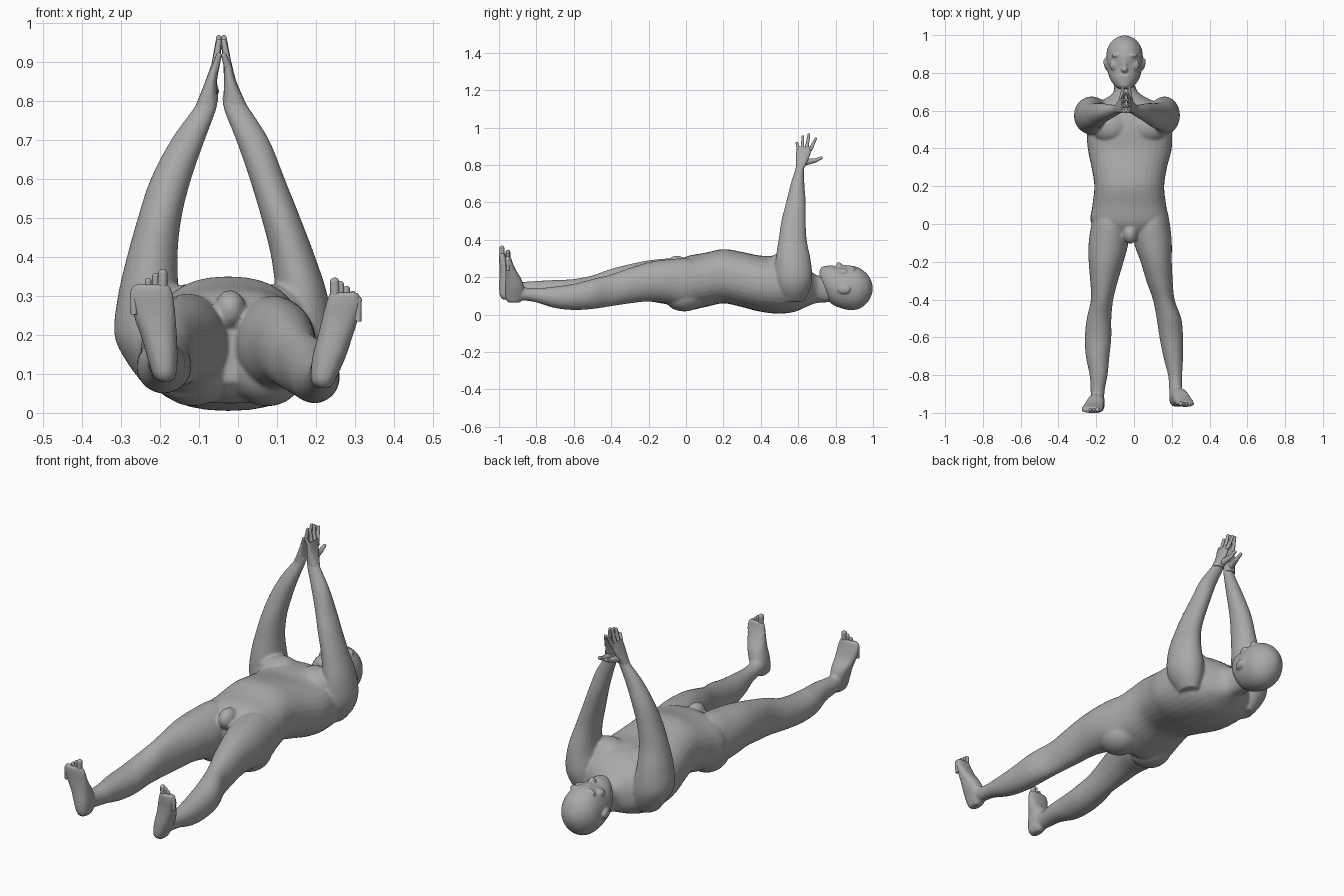
import bpy, bmesh, math
from mathutils import Vector, Matrix

skin = bpy.data.materials.new("grey_skin")
skin.diffuse_color = (0.4, 0.4, 0.4, 1)


def spline(rows, steps=5):
    """Catmull-Rom interpolation of section rows."""
    out = []
    for i in range(len(rows) - 1):
        a, b, c, d = (rows[min(max(i + k, 0), len(rows) - 1)] for k in (-1, 0, 1, 2))
        for s in range(steps):
            t = s / steps
            out.append([0.5 * (2 * q + (r - p) * t + (2 * p - 5 * q + 4 * r - w) * t * t
                               + (3 * q - p - 3 * r + w) * t ** 3)
                        for p, q, r, w in zip(a, b, c, d)])
    return out + [list(rows[-1])]


def loft(bm, axis, rows, power=2.0, sides=32):
    """Rows: position along axis, x min, x max, then min, max of the other axis."""
    rings = []
    for t, x0, x1, v0, v1 in spline(rows):
        ring = []
        for k in range(sides):
            a = 2 * math.pi * k / sides
            c, s = math.cos(a), math.sin(a)
            x = (x0 + x1) / 2 + (x1 - x0) / 2 * math.copysign(abs(c) ** (2 / power), c)
            v = (v0 + v1) / 2 + (v1 - v0) / 2 * math.copysign(abs(s) ** (2 / power), s)
            ring.append(bm.verts.new((x, t, v) if axis == "Y" else (x, v, t)))
        rings.append(ring)
    faces = [bm.faces.new(rings[0]), bm.faces.new(rings[-1][::-1])]
    for r, q in zip(rings, rings[1:]):
        for k in range(sides):
            n = (k + 1) % sides
            faces.append(bm.faces.new((r[k], q[k], q[n], r[n])))
    bmesh.ops.recalc_face_normals(bm, faces=faces)


def ball(bm, centre, size, rot=0.0):
    m = Matrix.Translation(centre) @ Matrix.Rotation(rot, 4, "Z") @ Matrix.Diagonal((*size, 1))
    bmesh.ops.create_uvsphere(bm, u_segments=24, v_segments=16, radius=1, matrix=m)


def digit(bm, p, q, r0, r1):
    """Tapered finger or toe with a round tip."""
    p, q = Vector(p), Vector(q)
    d = q - p
    m = Matrix.Translation((p + q) / 2) @ d.to_track_quat("Z", "Y").to_matrix().to_4x4()
    bmesh.ops.create_cone(bm, cap_ends=True, segments=12, radius1=r0, radius2=r1,
                          depth=d.length, matrix=m)
    ball(bm, q, (r1, r1, r1))


def finish(name, bm, voxel=None, smooth=0):
    me = bpy.data.meshes.new(name)
    bm.to_mesh(me)
    bm.free()
    me.materials.append(skin)
    ob = bpy.data.objects.new(name, me)
    bpy.context.collection.objects.link(ob)
    bpy.context.view_layer.objects.active = ob
    ob.select_set(True)
    bpy.ops.object.shade_smooth_by_angle(angle=math.radians(50))
    ob.select_set(False)
    if voxel:
        rm = ob.modifiers.new("fuse", "REMESH")
        rm.mode, rm.voxel_size, rm.use_smooth_shade = "VOXEL", voxel, True
        sm = ob.modifiers.new("soften", "SMOOTH")
        sm.factor, sm.iterations = 0.5, smooth
    return ob


body = bmesh.new()

# torso and neck
loft(body, "Y", [
    (-.07, -.12, .08, .08, .26), (0, -.225, .18, .025, .31), (.1, -.22, .17, .04, .33),
    (.2, -.21, .16, .06, .35), (.3, -.225, .175, .04, .335), (.4, -.245, .2, .015, .315),
    (.5, -.25, .2, .005, .315), (.58, -.24, .18, .015, .30), (.64, -.19, .12, .04, .26),
    (.69, -.115, .03, .06, .215), (.74, -.105, .005, .065, .205), (.82, -.1, 0, .07, .2)], 2.3)

# chest, buttocks and groin
for cx in (-.125, .075):
    ball(body, (cx, .515, .262), (.10, .085, .068))
for cx in (-.115, .075):
    ball(body, (cx, -.01, .105), (.095, .11, .088))
ball(body, (-.02, -.05, .265), (.04, .055, .05))

# legs
loft(body, "Y", [
    (.1, -.2, -.06, .08, .28), (0, -.225, -.03, .05, .305), (-.1, -.24, -.03, .055, .30),
    (-.2, -.24, -.055, .07, .29), (-.3, -.232, -.085, .065, .27), (-.4, -.228, -.11, .06, .245),
    (-.5, -.25, -.12, .055, .21), (-.6, -.26, -.12, .05, .19), (-.7, -.255, -.13, .055, .185),
    (-.8, -.235, -.14, .08, .18), (-.88, -.23, -.155, .09, .175), (-.96, -.225, -.16, .10, .18)])
loft(body, "Y", [
    (.1, .02, .17, .08, .28), (0, -.01, .19, .04, .30), (-.1, 0, .2, .06, .295),
    (-.2, .035, .2, .07, .28), (-.3, .065, .205, .06, .25), (-.4, .1, .215, .045, .215),
    (-.5, .12, .25, .03, .19), (-.6, .135, .26, .025, .165), (-.7, .155, .26, .035, .15),
    (-.8, .18, .255, .065, .14), (-.86, .185, .255, .075, .145), (-.92, .19, .25, .08, .15)])

# feet, heel to ball
loft(body, "Z", [
    (.08, -.205, -.17, -.98, -.92), (.1, -.22, -.158, -.995, -.9), (.15, -.235, -.155, -1, -.895),
    (.2, -.25, -.157, -.998, -.905), (.25, -.268, -.16, -.997, -.94),
    (.3, -.278, -.165, -1, -.96), (.33, -.27, -.175, -1, -.968)], 2.4)
loft(body, "Z", [
    (.065, .2, .24, -.95, -.89), (.085, .187, .25, -.965, -.87), (.14, .19, .275, -.968, -.865),
    (.19, .203, .292, -.966, -.88), (.24, .215, .308, -.965, -.91),
    (.28, .225, .317, -.968, -.928), (.31, .235, .31, -.968, -.936)], 2.4)

# arms
loft(body, "Z", [
    (.07, -.24, -.15, .52, .63), (.13, -.285, -.13, .49, .66), (.2, -.317, -.13, .475, .675),
    (.3, -.308, -.15, .48, .665), (.4, -.285, -.155, .495, .645), (.5, -.257, -.145, .51, .64),
    (.6, -.224, -.12, .535, .64), (.7, -.172, -.085, .56, .633), (.78, -.115, -.055, .585, .632),
    (.82, -.09, -.05, .59, .645)])
loft(body, "Z", [
    (.07, .1, .18, .52, .63), (.13, .08, .225, .49, .66), (.2, .08, .243, .475, .675),
    (.3, .095, .23, .48, .665), (.4, .085, .198, .495, .645), (.5, .06, .16, .51, .64),
    (.6, .03, .12, .535, .64), (.7, -.005, .08, .56, .633), (.78, -.037, .03, .585, .632),
    (.82, -.038, .002, .59, .645)])
finish("body", body, 0.0065, 6)

# head with face
head = bmesh.new()
loft(head, "Y", [
    (.715, -.075, -.025, .17, .24), (.73, -.1, 0, .13, .257), (.77, -.128, .028, .065, .262),
    (.82, -.142, .042, .037, .256), (.88, -.147, .047, .024, .262), (.93, -.14, .04, .033, .248),
    (.97, -.115, .015, .065, .215), (.99, -.085, -.015, .1, .18), (.998, -.06, -.04, .125, .155)])
ball(head, (-.05, .818, .258), (.018, .017, .023))
ball(head, (-.05, .843, .252), (.011, .03, .016))
for y, w, h in ((.782, .03, .258), (.769, .027, .257)):
    ball(head, (-.05, y, h - .004), (w, .007, .011))
for s in (-1, 1):
    ball(head, (-.05 + s * .036, .893, .242), (.034, .013, .018))
    ball(head, (-.05 + s * .05, .84, .225), (.03, .03, .022))
    ball(head, (-.05 + s * .098, .845, .135), (.012, .034, .024), s * -.2)
finish("head", head, 0.005, 4)

# toes, big toe first
for name, big, small, y in (("left_toes", (-.193, .365), (-.268, .312), -.984),
                            ("right_toes", (.248, .343), (.309, .295), -.952)):
    bm = bmesh.new()
    for i in range(5):
        t = i / 4
        x = big[0] + (small[0] - big[0]) * t
        z = big[1] + (small[1] - big[1]) * t ** 1.2
        r = .0125 if i == 0 else .0085
        digit(bm, (x * .96 + (big[0] + small[0]) * .02, y, z - .06), (x, y, z - r + .004), r, r)
    finish(name, bm)

# hands: palm, four fingers and a thumb
for name, rows, base, tip in (
    ("left_hand", [(.79, -.108, -.055, .587, .637), (.85, -.084, -.054, .588, .662),
                   (.9, -.066, -.045, .592, .676)], -.06, -.049),
    ("right_hand", [(.79, -.038, .022, .587, .637), (.85, -.036, -.004, .588, .662),
                    (.9, -.038, -.017, .592, .676)], -.024, -.036)):
    bm = bmesh.new()
    loft(bm, "Z", rows, 2.5, 24)
    for y0, y1, z in ((.602, .593, .917), (.622, .625, .952), (.644, .657, .962), (.664, .693, .94)):
        digit(bm, (base, y0, .88), (tip, y1, z), .0105, .007)
    digit(bm, (rows[1][1] * .5 + rows[1][2] * .5, .64, .815), (base, .695, .825), .017, .011)
    digit(bm, (base, .69, .824), (base, .723, .838), .011, .008)
    finish(name, bm)
